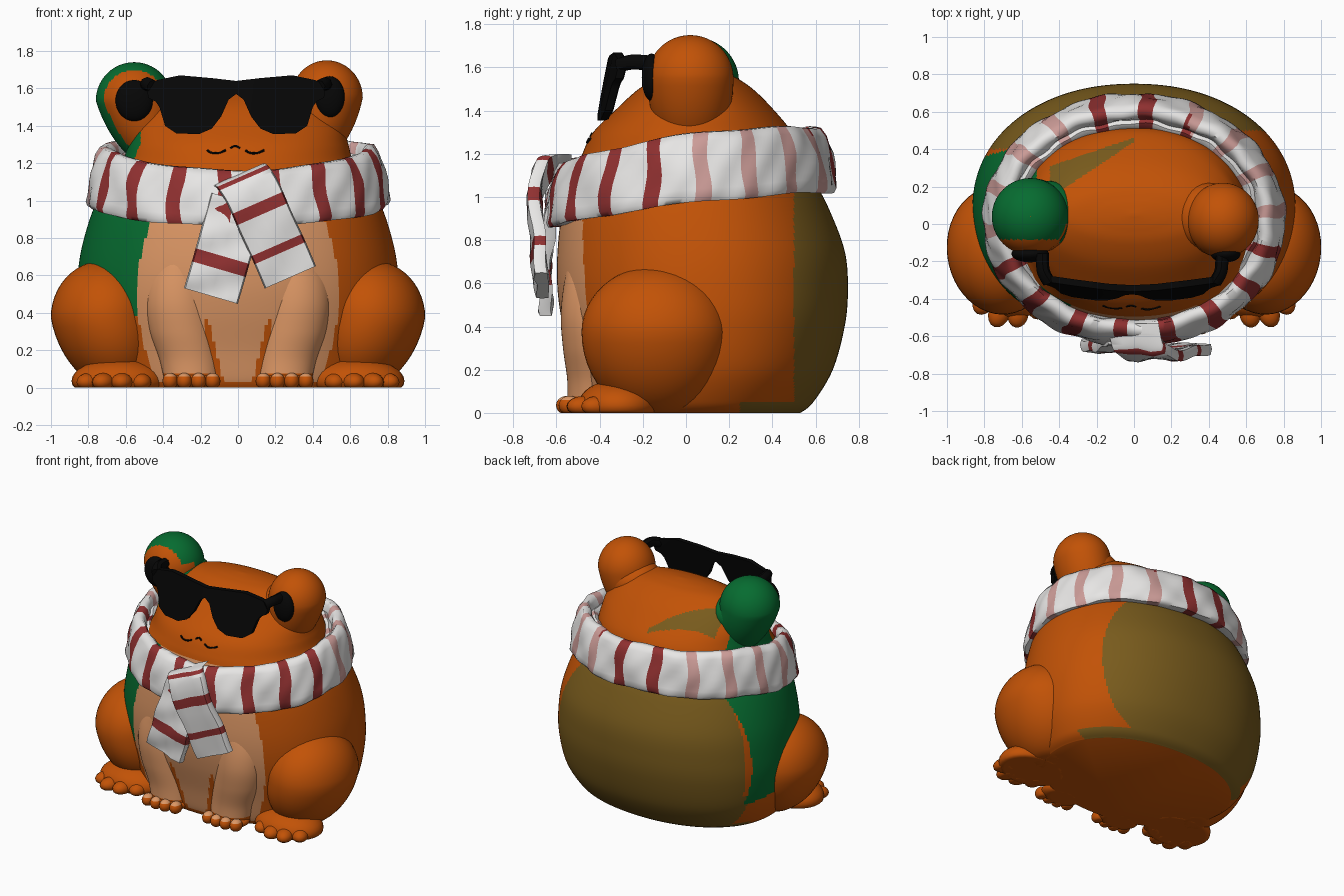
import bpy, bmesh, math
from mathutils import Vector

if "Cube" in bpy.data.objects:
    bpy.data.objects.remove(bpy.data.objects["Cube"])


def material(name, r, g, b):
    m = bpy.data.materials.new(name)
    m.diffuse_color = (r, g, b, 1)
    m.use_nodes = True
    m.node_tree.nodes["Principled BSDF"].inputs["Base Color"].default_value = m.diffuse_color
    return m


ORANGE = material("orange", 0.54, 0.085, 0.002)
GREEN = material("green", 0.002, 0.15, 0.03)
OLIVE = material("olive", 0.19, 0.105, 0.012)
PEACH = material("peach", 0.72, 0.31, 0.13)
WHITE = material("white", 0.8, 0.79, 0.78)
RED = material("red", 0.28, 0.03, 0.03)
PINK = material("pink", 0.60, 0.33, 0.31)
BLACK = material("black", 0.002, 0.002, 0.002)


def finish(name, bm, mats, angle=45):
    me = bpy.data.meshes.new(name)
    bm.to_mesh(me)
    bm.free()
    ob = bpy.data.objects.new(name, me)
    bpy.context.collection.objects.link(ob)
    for m in mats:
        me.materials.append(m)
    bpy.ops.object.select_all(action='DESELECT')
    ob.select_set(True)
    bpy.context.view_layer.objects.active = ob
    bpy.ops.object.shade_smooth_by_angle(angle=math.radians(angle))
    return ob


def grid(name, rows, mats, rule=None, wrap=False, angle=45):
    """Skin closed rings; rule(row, centre, normal) gives the material index."""
    bm = bmesh.new()
    vs = [[bm.verts.new((p[0], p[1], max(0, p[2]))) for p in r] for r in rows]
    n, k, tagged = len(rows), len(rows[0]), []
    for i in range(n if wrap else n - 1):
        a, b = vs[i], vs[(i + 1) % n]
        for j in range(k):
            f = bm.faces.new((a[j], a[(j + 1) % k], b[(j + 1) % k], b[j]))
            tagged.append((i, f))
    if not wrap:
        bm.faces.new(vs[0])
        bm.faces.new(vs[-1])
    bmesh.ops.recalc_face_normals(bm, faces=bm.faces)
    bm.normal_update()
    if rule:
        for i, f in tagged:
            f.material_index = rule(i, f.calc_center_median(), f.normal)
    return finish(name, bm, mats, angle)


def spline(pts, steps):
    """Smooth samples through the tuples in pts."""
    out, n = [], len(pts) - 1
    for s in range(steps + 1):
        t = s / steps * n
        i = min(int(t), n - 1)
        t -= i
        p = [pts[max(0, min(n, i + d))] for d in (-1, 0, 1, 2)]
        out.append([0.5 * (2 * b + (c - a) * t + (2 * a - 5 * b + 4 * c - d) * t * t
                    + (3 * b - a - 3 * c + d) * t ** 3) for a, b, c, d in zip(*p)])
    return out


def ellipsoid(name, c, r, mats, rule=None, seg=32, low=1.0, lean=0.0, yaw=0.0):
    """low stretches the lower half, lean shifts it sideways, yaw turns it."""
    rows = []
    cy, sy = math.cos(yaw), math.sin(yaw)
    for i in range(seg // 2 + 1):
        a = math.pi * (0.004 + 0.992 * i / (seg // 2)) - math.pi / 2
        h = math.sin(a) * (low if a < 0 else 1)
        ring = []
        for j in range(seg):
            t = 2 * math.pi * j / seg
            x, y = r[0] * math.cos(a) * math.cos(t), r[1] * math.cos(a) * math.sin(t)
            ring.append((c[0] + x * cy - y * sy + lean * min(0, h),
                         c[1] + x * sy + y * cy, c[2] + r[2] * h))
        rows.append(ring)
    return grid(name, rows, mats, rule, angle=80)


# Body and head in one smooth skin: z, half width, front y, back y
N = 2.14
rings = spline([(0, .70, -.47, .53), (.05, .755, -.49, .59), (.2, .825, -.52, .68),
                (.4, .86, -.57, .735), (.57, .86, -.595, .75), (.75, .835, -.595, .735),
                (.95, .775, -.57, .66), (1.1, .70, -.51, .58), (1.2, .62, -.48, .53),
                (1.3, .59, -.43, .49), (1.4, .56, -.33, .41), (1.5, .48, -.22, .31),
                (1.565, .36, -.11, .21), (1.59, .20, -.03, .13), (1.6, .02, .04, .06)], 168)


def body_ring(z, rx, yf, yb, seg=300):
    out = []
    for j in range(seg):
        a = 2 * math.pi * j / seg
        c, s = math.cos(a), math.sin(a)
        out.append((math.copysign(abs(c) ** (2 / N), c) * rx,
                    (yf + yb) / 2 + math.copysign(abs(s) ** (2 / N), s) * (yb - yf) / 2, z))
    return out


def body_rule(i, c, n):
    x, y, z = c
    if z > 1.15:
        if x < -0.52 and z < 1.4 and y > -.2:
            return 1
        return 2 if -.45 < x < 0 and abs(y - .45 - .5 * x) < .012 - .16 * x else 0
    if y < -.1 and abs(x) < .54 - .5 * (z - .5) ** 2:
        # orange slits beside the front legs, narrowing upward
        slit = .07 + .24 * z < abs(x) < .17 and z < .42
        return 0 if slit or z < .03 else 3
    if x < 0 and y < .42 - .06 * math.sin(3 * z) and z > .3 - .2 * y:
        return 1
    edge = (.40 if z > .3 else .36) if x < 0 else .5
    return 2 if y > (.25 if z < .05 else edge) else 0


grid("body", [body_ring(*r) for r in rings], [ORANGE, GREEN, OLIVE, PEACH], body_rule)


def face_y(x, z):
    """Front surface of the head at x, z."""
    _, rx, yf, yb = min(rings, key=lambda r: abs(r[0] - z))
    return (yf + yb) / 2 - (yb - yf) / 2 * (1 - (abs(x) / rx) ** N) ** (1 / N)


# Legs, feet and toes, both sides
for s, side in ((-1, "left"), (1, "right")):
    ellipsoid("thigh_" + side, (s * .715, -.14, .375), (.285, .345, .305), [ORANGE],
              seg=48, yaw=s * -.12, low=1.28, lean=s * .05)
    ellipsoid("hind_foot_" + side, (s * .64, -.31, .035), (.25, .19, .12), [ORANGE])
    for k, (tx, ty) in enumerate(((.52, -.43), (.62, -.475), (.72, -.475), (.80, -.41))):
        ellipsoid(f"hind_toe_{side}_{k}", (s * tx, ty, .03), (.058, .08, .048), [ORANGE],
                  seg=16, yaw=s * (tx - .55) * 2)
    # z, x, y, half width, half depth
    leg = spline([(.02, .245, -.44, .145, .11), (.15, .26, -.425, .16, .125),
                  (.3, .295, -.42, .18, .15), (.45, .315, -.415, .185, .165),
                  (.6, .31, -.40, .175, .165), (.72, .29, -.39, .13, .145),
                  (.8, .28, -.38, .04, .05)], 48)
    grid("front_leg_" + side,
         [[(s * x + r * math.cos(t * math.pi / 24), y + d * math.sin(t * math.pi / 24), z)
           for t in range(48)] for z, x, y, r, d in leg], [ORANGE, PEACH],
         lambda i, c, n: 1 if c.z > .07 and (n.y < -.35 or n.x * s > 0 or c.z > .45) else 0)
    ellipsoid("front_foot_" + side, (s * .25, -.46, .035), (.155, .11, .055), [ORANGE, PEACH],
              lambda i, c, n: 1 if c.z > .072 else 0)
    for k in range(4):
        ellipsoid(f"front_toe_{side}_{k}",
                  (s * (.135 + .076 * k), -.54 - .012 * (k in (1, 2)), .035),
                  (.041, .05, .044), [ORANGE, PEACH],
                  lambda i, c, n: 1 if c.z > .062 else 0, seg=20)

# Eye bumps and pupils
ellipsoid("eye_left", (-.555, .04, 1.535), (.205, .205, .205), [ORANGE, GREEN],
          lambda i, c, n: 0 if n.y < -.6 or (c.x > -.52 and c.y < .0 and c.z < 1.6) else 1,
          seg=96, low=1.75, lean=-.06)
ellipsoid("eye_right", (.475, .02, 1.55), (.192, .2, .2), [ORANGE], seg=64, low=1.8, lean=.04)
ellipsoid("eye_base_right", (.39, .04, 1.47), (.19, .18, .16), [ORANGE], seg=48)
ellipsoid("eye_base_left", (-.46, .05, 1.46), (.17, .18, .14), [ORANGE, GREEN],
          lambda i, c, n: 1 if c.x < -.31 and c.y > -.1 else 0, seg=48)
ellipsoid("pupil_left", (-.555, -.16, 1.535), (.1, .045, .11), [BLACK])
ellipsoid("pupil_right", (.49, -.16, 1.555), (.08, .045, .11), [BLACK])


def tube(name, pts, r, mat, steps=16):
    """Round bar through the points."""
    path = [Vector(p) for p in spline(pts, steps)]
    rows = []
    for i, p in enumerate(path):
        d = (path[min(i + 1, steps)] - path[max(i - 1, 0)]).normalized()
        u = d.cross(Vector((0, .3, 1))).normalized()
        w = d.cross(u)
        rows.append([p + (u * math.cos(a * math.pi / 4) + w * math.sin(a * math.pi / 4)) * r
                     for a in range(8)])
    return grid(name, rows, [mat])


# Mouth lines
for k, line in enumerate((((-.165, 1.27), (-.14, 1.255), (-.1, 1.255), (-.065, 1.27)),
                          ((-.04, 1.28), (-.015, 1.293), (.01, 1.28)),
                          ((.04, 1.268), (.07, 1.254), (.11, 1.256), (.14, 1.27)))):
    tube(f"mouth_line_{k}", [(x, face_y(x, z), z) for x, z in line], .006, BLACK, 12)

# Sunglasses: one mirrored outline, bent and thickened, plus two arms
half = [(.04, 1.54), (.08, 1.45), (.13, 1.385), (.2, 1.355), (.32, 1.36), (.38, 1.40),
        (.41, 1.5), (.43, 1.53), (.47, 1.55), (.48, 1.62), (.42, 1.645), (.3, 1.67), (.13, 1.655)]
outline = [(0, 1.57)] + half + [(0, 1.64)] + [(-x, z) for x, z in reversed(half)]
bm = bmesh.new()
face = bm.faces.new([bm.verts.new((x - .01, 0, z)) for x, z in outline])
ext = bmesh.ops.extrude_face_region(bm, geom=[face])
for v in ext["geom"]:
    if isinstance(v, bmesh.types.BMVert):
        v.co.y += .035
bmesh.ops.triangulate(bm, faces=bm.faces)
for v in bm.verts:
    v.co.y += -.42 + .2 * (v.co.z - 1.35) + .25 * v.co.x ** 2
bmesh.ops.recalc_face_normals(bm, faces=bm.faces)
finish("sunglasses_front", bm, [BLACK], 30)
for s, side in ((-1, "left"), (1, "right")):
    tube("sunglasses_arm_" + side, [(s * .445 - .01, -.31, 1.61), (s * .475 - .01, -.25, 1.625),
                                    (s * .48 - .01, -.16, 1.62)], .035, BLACK)

# Scarf loop: cross-section (outward offset, height fraction) swept round the neck
profile = [(-.06, 0), (-.012, -.01), (0, .06), (-.004, .18), (-.008, .3), (-.016, .45),
           (-.025, .6), (-.04, .75), (-.055, .88), (-.08, 1), (-.115, 1.01), (-.135, .93),
           (-.145, .78), (-.165, .82), (-.195, .76), (-.205, .55), (-.15, .1)]
SEG = 234
rows = []
for i in range(SEG):
    a = 2 * math.pi * i / SEG
    s = math.sin(a)
    lo, hi = .975 + .08 * s - .03 * s * s, 1.29 + .08 * s - .05 * s * s
    ring = []
    for off, u in profile:
        o = off + .006 * math.sin(11 * a + 5 * u) + .004 * math.sin(23 * a - 8 * u)
        b = a + .014 * math.sin(6 * u + 5 * a)
        ring.append(((.81 + o) * math.cos(b), .02 + (.68 + o) * math.sin(b),
                     lo + (hi - lo) * u + .005 * math.sin(7 * a + 2)))
    rows.append(ring)


def scarf_rule(i, c, n):
    if (i - 1) % 13 > 3:
        return 0
    return 2 if c.y > -.1 and abs(c.x) > .3 else 1


grid("scarf_loop", rows, [WHITE, RED, PINK], scarf_rule, wrap=True, angle=60)


# Scarf tails: flat strips with cross stripes
def tail(name, pts, across, stripes, steps=70):
    w = Vector(across)
    rows = []
    for i, p in enumerate(spline(pts, steps)):
        p = Vector(p)
        ring = []
        for u, t in ((-1, 0), (-.95, -1), (-.5, -1.25), (0, -.9), (.5, -1.2), (.95, -1),
                     (1, 0), (.95, 1), (0, 1), (-.95, 1)):
            ring.append(p + w * u + Vector((0, .028 * t + .008 * math.sin(i * .22 + 3 * u), 0)))
        rows.append(ring)
    grid(name, rows, [WHITE, RED],
         lambda i, c, n: int(any(a <= i / steps <= b for a, b in stripes)), angle=60)


tail("scarf_tail_front", [(.0, -.56, 1.14), (.025, -.655, 1.125), (.08, -.695, 1.04),
                          (.15, -.695, .88), (.22, -.68, .73), (.28, -.665, .59)],
     (.137, 0, .06), ((.17, .24), (.46, .53), (.75, .81)))
tail("scarf_tail_back", [(.0, -.61, 1.0), (-.045, -.64, .84), (-.095, -.655, .66),
                         (-.145, -.645, .49)],
     (.144, 0, -.042), ((.58, .70),))
